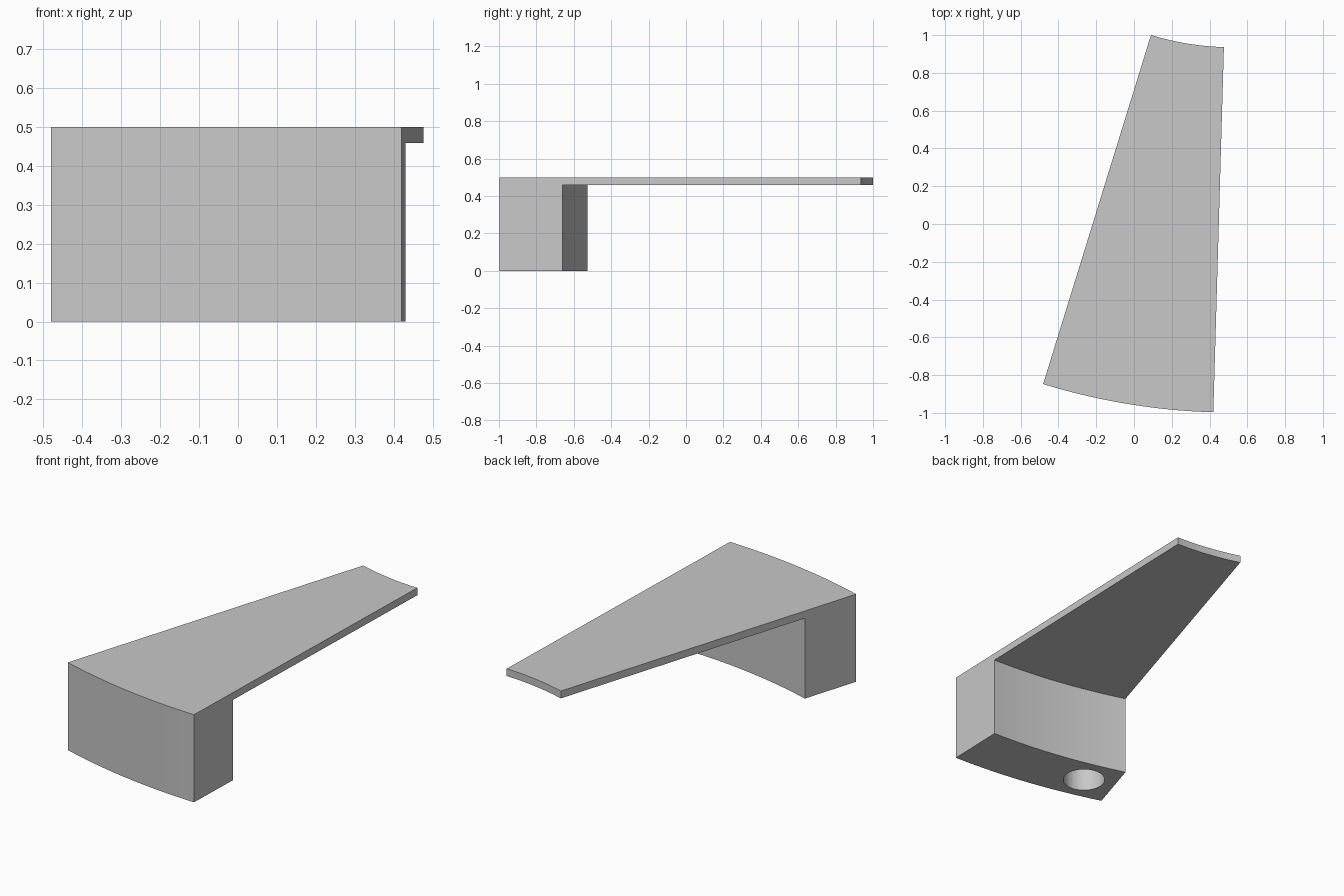
import bpy
import bmesh
from math import sin, cos, radians

cube = bpy.data.objects.get("Cube")
if cube:
    bpy.data.objects.remove(cube, do_unlink=True)

# Shared centre of all the arcs, and the sweep limits measured from -y
CENTRE_X, CENTRE_Y = 0.518, 2.386
START, END = radians(1.66), radians(17.17)
R_TIP, R_STEP, R_OUTER = 1.45, 3.048, 3.384
HEIGHT, DECK_UNDERSIDE = 0.5, 0.458
SEGMENTS = 32


def polar(radius, angle, z):
    return (CENTRE_X - radius * sin(angle), CENTRE_Y - radius * cos(angle), z)


# Single grey material
grey = bpy.data.materials.new("light grey")
grey.use_nodes = True
colour = (0.58, 0.58, 0.58, 1)
grey.diffuse_color = colour
grey.node_tree.nodes["Principled BSDF"].inputs["Base Color"].default_value = colour

# Wedge: L-shaped section (radius, z) swept around the centre
section = [
    (R_TIP, HEIGHT), (R_TIP, DECK_UNDERSIDE), (R_STEP, DECK_UNDERSIDE),
    (R_STEP, 0), (R_OUTER, 0), (R_OUTER, HEIGHT),
]
bm = bmesh.new()
rings = []
for i in range(SEGMENTS + 1):
    angle = START + (END - START) * i / SEGMENTS
    rings.append([bm.verts.new(polar(r, angle, z)) for r, z in section])
count = len(section)
for a, b in zip(rings, rings[1:]):
    for j in range(count):
        k = (j + 1) % count
        bm.faces.new((a[j], a[k], b[k], b[j]))
bm.faces.new(rings[0])
bm.faces.new(rings[-1])
bmesh.ops.recalc_face_normals(bm, faces=bm.faces)
mesh = bpy.data.meshes.new("wedge_bracket")
bm.to_mesh(mesh)
bm.free()
mesh.materials.append(grey)
wedge = bpy.data.objects.new("wedge_bracket", mesh)
bpy.context.collection.objects.link(wedge)

# Blind round hole in the underside of the block
HOLE_DEPTH = 0.3
x, y, _ = polar((R_STEP + R_OUTER) / 2, radians(14.05), 0)
bpy.ops.mesh.primitive_cylinder_add(
    vertices=48, radius=0.112, depth=2 * HOLE_DEPTH, location=(x, y, 0))
cutter = bpy.context.object
cutter.name = "hole_cutter"
cutter.hide_render = True
cutter.data.materials.append(grey)

bpy.ops.object.select_all(action="DESELECT")
wedge.select_set(True)
bpy.context.view_layer.objects.active = wedge
cut = wedge.modifiers.new("hole", "BOOLEAN")
cut.operation = "DIFFERENCE"
cut.solver = "EXACT"
cut.object = cutter
bpy.ops.object.modifier_apply(modifier=cut.name)
bpy.data.objects.remove(cutter, do_unlink=True)

# Smooth the curved walls, keep the edges crisp
bpy.ops.object.shade_smooth_by_angle(angle=radians(30))
